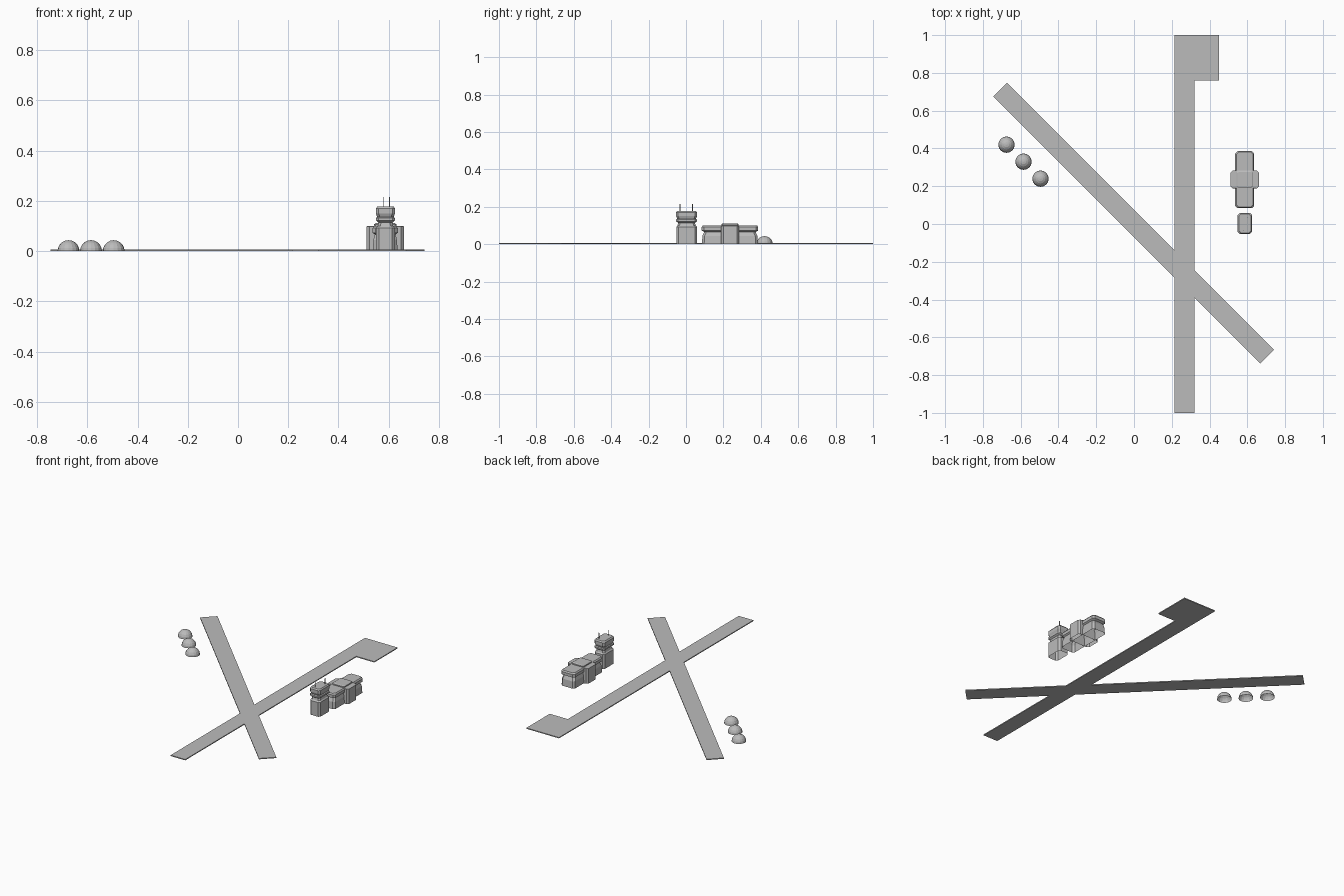
import bpy, bmesh, math

if "Cube" in bpy.data.objects:
    bpy.data.objects.remove(bpy.data.objects["Cube"])

grey = bpy.data.materials.new("concrete grey")
grey.diffuse_color = (0.5, 0.5, 0.5, 1)
grey.use_nodes = True
grey.node_tree.nodes["Principled BSDF"].inputs["Base Color"].default_value = grey.diffuse_color


def finish(name, bm, loc=(0, 0, 0), rot=0):
    bmesh.ops.recalc_face_normals(bm, faces=bm.faces)
    me = bpy.data.meshes.new(name)
    bm.to_mesh(me)
    bm.free()
    me.materials.append(grey)
    ob = bpy.data.objects.new(name, me)
    ob.location = loc
    ob.rotation_euler.z = rot
    bpy.context.collection.objects.link(ob)
    return ob


def slab(name, outline, loc=(0, 0, 0), rot=0, height=0.006, slope=0.007):
    """Thin paved strip with sloping shoulders."""
    bm = bmesh.new()
    face = bm.faces.new([bm.verts.new((x, y, height)) for x, y in outline])
    rim = list(face.verts)
    bmesh.ops.inset_region(bm, faces=[face], thickness=slope, use_boundary=True)
    for v in rim:
        v.co.z = 0
    bm.faces.new(rim[::-1])
    return finish(name, bm, loc, rot)


def tiers(name, x, y, sections):
    """Stack of chamfered rectangles (z, half width, half depth, chamfer), open below."""
    bm = bmesh.new()
    rings = []
    for z, a, b, c in sections:
        pts = [(a, c - b), (a, b - c), (a - c, b), (c - a, b),
               (-a, b - c), (-a, c - b), (c - a, -b), (a - c, -b)]
        rings.append([bm.verts.new((px, py, z)) for px, py in pts])
    for lo, hi in zip(rings, rings[1:]):
        for i in range(8):
            j = (i + 1) % 8
            bm.faces.new((lo[i], lo[j], hi[j], hi[i]))
    bm.faces.new(rings[-1])
    return finish(name, bm, (x, y, 0))


# Crossing runways, with a square apron at the north end
main = slab("main_runway", [(0.215, -1), (0.32, -1), (0.32, 0.76),
                            (0.45, 0.76), (0.45, 1), (0.215, 1)])
cross = slab("diagonal_runway", [(-1, -0.052), (1, -0.052), (1, 0.052), (-1, 0.052)],
             (-0.002, 0.005, 0), -math.pi / 4)
join = main.modifiers.new("merge_crossing", 'BOOLEAN')
join.operation = 'UNION'
join.solver = 'EXACT'
join.object = cross
cross.hide_render = True
cross.hide_viewport = True

# Terminal: long hall with overhanging roof, and a wider middle block
tiers("terminal_hall", 0.586, 0.235, [
    (0, 0.049, 0.15, 0.012), (0.045, 0.047, 0.147, 0.012), (0.066, 0.041, 0.137, 0.012),
    (0.073, 0.05, 0.151, 0.012), (0.092, 0.05, 0.151, 0.012), (0.1, 0.044, 0.145, 0.012)])
tiers("terminal_middle", 0.586, 0.236, [
    (0, 0.075, 0.048, 0.012), (0.098, 0.075, 0.048, 0.012), (0.1, 0.072, 0.046, 0.012)])
tiers("terminal_roof", 0.586, 0.236, [
    (0.098, 0.044, 0.046, 0.006), (0.107, 0.044, 0.046, 0.006), (0.111, 0.038, 0.04, 0.006)])

# Control tower: shaft, neck and glazed cab
tiers("control_tower", 0.587, 0.003, [
    (0, 0.037, 0.055, 0.011), (0.093, 0.037, 0.055, 0.011), (0.1, 0.031, 0.048, 0.011),
    (0.114, 0.028, 0.045, 0.01), (0.122, 0.038, 0.056, 0.011), (0.132, 0.038, 0.056, 0.011),
    (0.136, 0.033, 0.05, 0.011), (0.15, 0.038, 0.056, 0.011), (0.17, 0.038, 0.056, 0.011),
    (0.178, 0.032, 0.05, 0.011)])

# Antennas on the tower roof
for n, (x, y) in enumerate([(0.58, -0.032), (0.603, 0.035)]):
    bm = bmesh.new()
    bmesh.ops.create_cone(bm, segments=6, cap_ends=True, radius1=0.002,
                          radius2=0.002, depth=0.04)
    finish(f"antenna_{n + 1}", bm, (x, y, 0.195))

# Row of hemispherical storage domes, open below
for n in range(3):
    bm = bmesh.new()
    bmesh.ops.create_uvsphere(bm, u_segments=16, v_segments=10, radius=0.0435)
    bmesh.ops.delete(bm, geom=[v for v in bm.verts if v.co.z < -0.001], context='VERTS')
    finish(f"dome_{n + 1}", bm, (-0.675 + 0.09 * n, 0.42 - 0.09 * n, 0))
